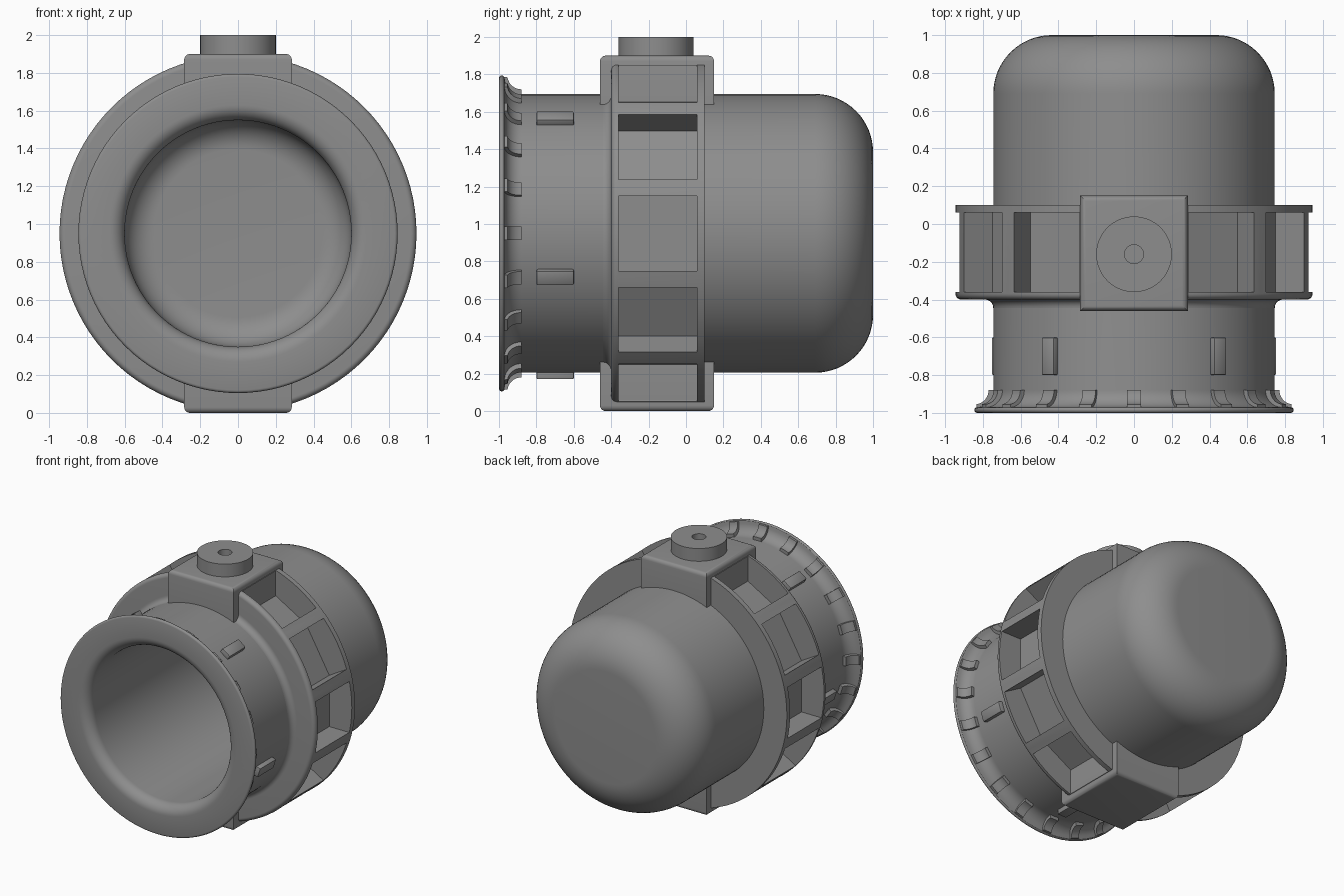
import bpy, bmesh
from math import sin, cos, radians, pi
from mathutils import Matrix, Vector

if "Cube" in bpy.data.objects:
    bpy.data.objects.remove(bpy.data.objects["Cube"])

CENTRE = Matrix.Translation((0, 0, 0.95))   # housing axis runs along y at this height
RING_R, BODY_R = 0.945, 0.745

grey = bpy.data.materials.new("plain_grey")
grey.use_nodes = True
grey.diffuse_color = (0.27, 0.27, 0.27, 1)
grey.node_tree.nodes["Principled BSDF"].inputs["Base Color"].default_value = grey.diffuse_color


def finish(name, bm, matrix=CENTRE, smooth=True):
    bmesh.ops.remove_doubles(bm, verts=bm.verts, dist=1e-5)
    bmesh.ops.recalc_face_normals(bm, faces=bm.faces)
    bm.transform(matrix)
    mesh = bpy.data.meshes.new(name)
    bm.to_mesh(mesh)
    bm.free()
    mesh.materials.append(grey)
    obj = bpy.data.objects.new(name, mesh)
    bpy.context.collection.objects.link(obj)
    if smooth:
        shade(obj)
    return obj


def shade(obj):
    bpy.ops.object.select_all(action="DESELECT")
    obj.select_set(True)
    bpy.context.view_layer.objects.active = obj
    bpy.ops.object.shade_smooth_by_angle(angle=radians(32))


def arc(r, y, radius, start, end, steps=10):
    """Points (radius, y) along an arc given in degrees."""
    angles = [radians(start + (end - start) * i / steps) for i in range(steps + 1)]
    return [(r + radius * cos(a), y + radius * sin(a)) for a in angles]


def lathe(name, profile, closed=False, matrix=CENTRE, segments=96):
    """Spin a (radius, y) profile around the y axis."""
    bm = bmesh.new()
    verts = [bm.verts.new((r, y, 0)) for r, y in profile]
    pairs = list(zip(verts, verts[1:])) + ([(verts[-1], verts[0])] if closed else [])
    edges = [bm.edges.new(p) for p in pairs]
    bmesh.ops.spin(bm, geom=verts + edges, axis=(0, 1, 0), cent=(0, 0, 0),
                   angle=2 * pi, steps=segments, use_merge=True)
    return finish(name, bm, matrix)


def add_box(bm, low, high, matrix=Matrix()):
    low, high = Vector(low), Vector(high)
    size = Matrix.Diagonal((*(high - low), 1))
    place = matrix @ Matrix.Translation((low + high) / 2) @ size
    return bmesh.ops.create_cube(bm, size=1, matrix=place)["verts"]


def around(degrees):
    """Turn local +x to the given angle above the horizontal."""
    return Matrix.Rotation(radians(-degrees), 4, "Y")


# Hollow body: flared mouth, rounded closed end, bore with a rounded floor
body = [(0, 1)]
body += arc(BODY_R - 0.31, 0.69, 0.31, 90, 0, 16)
body += arc(0.835, -0.88, 0.09, 180, 265)
body += arc(0.83, -0.985, 0.015, 60, -90, 5)
body += arc(0.68, -0.92, 0.08, 270, 180)
body += arc(0.445, 0.695, 0.155, 0, 90)
body += [(0, 0.85)]
lathe("housing_body", body)

# Collar with a soft front shoulder
collar = [(0.71, 0.1), (0.71, -0.445), (BODY_R, -0.445)]
collar += arc(0.79, -0.445, 0.045, 180, 90, 8)
collar += arc(RING_R - 0.03, -0.37, 0.03, 270, 360, 6)
collar += [(RING_R, 0.1)]
ring = lathe("collar", collar, closed=True)

# Flat-bottomed pockets cut around the collar, skipping the mounting blocks
bm = bmesh.new()
for angle in range(0, 360, 30):
    if angle not in (90, 270):
        add_box(bm, (0.75, -0.36, -0.2), (1.1, 0.06, 0.2), around(angle))
cutter = finish("pocket_cutter", bm, smooth=False)
cutter.hide_render = True
cut = ring.modifiers.new("pockets", "BOOLEAN")
cut.operation, cut.solver, cut.object = "DIFFERENCE", "EXACT", cutter
bpy.context.view_layer.objects.active = ring
bpy.ops.object.modifier_apply(modifier=cut.name)
bpy.data.objects.remove(cutter)
shade(ring)

# Mounting blocks above and below, with rounded outer edges
for name, angle in (("top_block", 0), ("bottom_block", 180)):
    bm = bmesh.new()
    add_box(bm, (-0.285, -0.46, 0.65), (0.285, 0.15, 0.95))
    outer = [e for e in bm.edges if all(v.co.z > 0.9 for v in e.verts)]
    bmesh.ops.bevel(bm, geom=outer, offset=0.03, segments=5, profile=0.5, affect="EDGES")
    finish(name, bm, CENTRE @ Matrix.Rotation(radians(angle), 4, "Y"))

# Round boss with a small centre hole
boss = [(0, 0.0), (0.05, 0.0), (0.05, 0.12), (0.2, 0.12), (0.2, 0.0)]
lathe("top_boss", boss, segments=64,
      matrix=Matrix.Translation((0, -0.16, 1.88)) @ Matrix.Rotation(pi / 2, 4, "X"))
bm = bmesh.new()
bmesh.ops.create_circle(bm, cap_ends=True, segments=32, radius=0.05)
finish("boss_hole_floor", bm, Matrix.Translation((0, -0.16, 1.905)))

# Five locking tabs around the neck
bm = bmesh.new()
for i in range(5):
    add_box(bm, (0.72, -0.8, -0.04), (0.78, -0.6, 0.04), around(54 + 72 * i))
bmesh.ops.bevel(bm, geom=bm.edges[:], offset=0.008, segments=2, profile=0.5, affect="EDGES")
finish("locking_tabs", bm)

# Twenty curved ribs behind the flared lip
rib = [(0.72, -0.985), (0.72, -0.88)] + arc(0.845, -0.88, 0.075, 180, 262, 8) + [(0.835, -0.985)]
bm = bmesh.new()
for i in range(20):
    turn = around(18 * i)
    ends = [[bm.verts.new(turn @ Vector((r, y, z))) for r, y in rib] for z in (-0.036, 0.036)]
    bm.faces.new(ends[0])
    bm.faces.new(ends[1][::-1])
    for k in range(len(rib)):
        n = (k + 1) % len(rib)
        bm.faces.new((ends[0][k], ends[0][n], ends[1][n], ends[1][k]))
finish("lip_ribs", bm)
